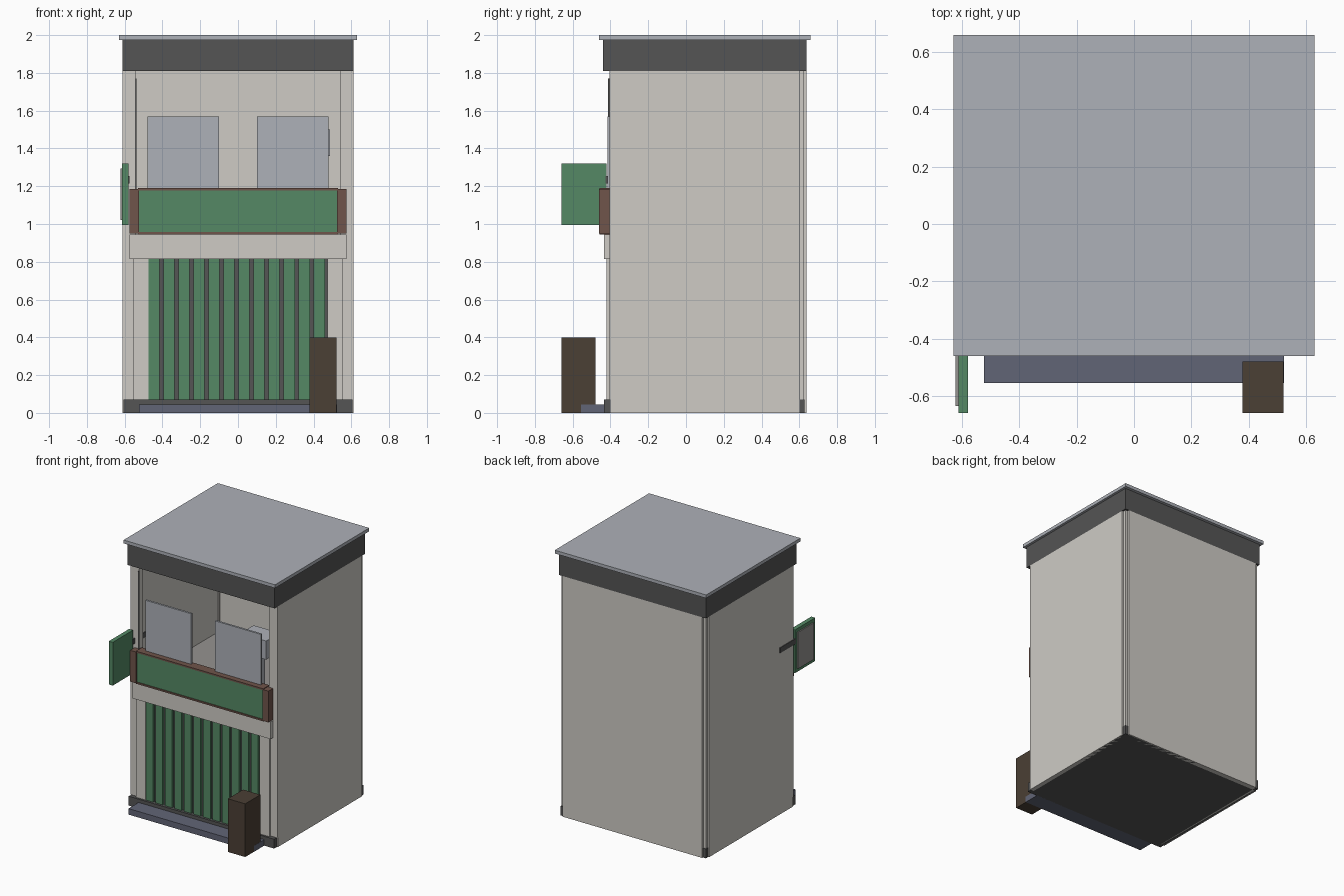
import bpy


def mat(name, r, g, b):
    m = bpy.data.materials.new(name)
    m.diffuse_color = (r, g, b, 1)
    return m


CREAM = mat("cream", 0.62, 0.60, 0.56)
DARK = mat("dark_grey", 0.09, 0.09, 0.09)
GREEN = mat("green", 0.09, 0.25, 0.13)
BROWN = mat("brown", 0.16, 0.09, 0.07)
WOOD = mat("dark_brown", 0.07, 0.05, 0.035)
SLATE = mat("slate", 0.12, 0.13, 0.18)
METAL = mat("metal", 0.42, 0.44, 0.48)
STONE = mat("stone", 0.3, 0.29, 0.28)


def box(name, x, y, z, material):
    """Box from (min, max) ranges along each axis."""
    v = [(a, b, c) for a in x for b in y for c in z]
    f = [(0, 1, 3, 2), (4, 6, 7, 5), (0, 4, 5, 1), (2, 3, 7, 6), (0, 2, 6, 4), (1, 5, 7, 3)]
    me = bpy.data.meshes.new(name)
    me.from_pydata(v, [], f)
    me.materials.append(material)
    ob = bpy.data.objects.new(name, me)
    bpy.context.collection.objects.link(ob)
    return ob


def pair(name, x, y, z, material):
    """The same box on the left and the right."""
    box(name + "_right", x, y, z, material)
    box(name + "_left", (-x[1], -x[0]), y, z, material)


# Roof and fascia
box("roof_slab", (-0.63, 0.63), (-0.46, 0.66), (1.975, 2.0), METAL)
box("fascia", (-0.612, 0.612), (-0.44, 0.637), (1.81, 1.975), DARK)

# Floor plinth and walls
box("plinth", (-0.605, 0.605), (-0.435, 0.628), (0.0, 0.07), DARK)
box("back_wall", (-0.58, 0.58), (0.60, 0.637), (0.0, 1.81), CREAM)
pair("side_wall", (0.58, 0.612), (-0.40, 0.60), (0.0, 1.81), CREAM)
pair("back_corner_post", (0.57, 0.60), (0.59, 0.622), (0.07, 1.81), CREAM)

# Front posts
pair("upper_front_post", (0.54, 0.611), (-0.405, -0.36), (0.94, 1.81), CREAM)
pair("lower_front_post", (0.555, 0.611), (-0.405, -0.36), (0.07, 0.95), CREAM)
pair("slat_frame", (0.475, 0.555), (-0.42, -0.37), (0.07, 0.82), CREAM)
box("front_beam", (-0.575, 0.575), (-0.435, -0.37), (0.815, 0.945), CREAM)

# Green slats over a dark backing
box("slat_backing", (-0.475, 0.475), (-0.402, -0.385), (0.07, 0.82), DARK)
for i in range(12):
    x = -0.475 + i * 0.0795
    box(f"slat_{i + 1}", (x, x + 0.06), (-0.418, -0.40), (0.07, 0.82), GREEN)

# Serving counter with a brown frame
box("counter_panel", (-0.53, 0.53), (-0.45, -0.39), (0.955, 1.178), GREEN)
box("counter_top_rail", (-0.53, 0.53), (-0.457, -0.385), (1.178, 1.19), BROWN)
box("counter_bottom_rail", (-0.53, 0.53), (-0.457, -0.385), (0.945, 0.957), BROWN)
pair("counter_end", (0.525, 0.575), (-0.46, -0.385), (0.95, 1.185), BROWN)

# Window panes and thin pole
pair("window_pane", (0.10, 0.48), (-0.415, -0.40), (1.185, 1.57), METAL)
box("window_pole", (-0.545, -0.537), (-0.412, -0.404), (1.185, 1.77), DARK)

# Inside worktop and register
box("inner_worktop", (-0.58, 0.58), (-0.385, 0.60), (0.88, 0.92), STONE)
box("register_stand", (0.34, 0.40), (-0.31, -0.25), (0.92, 1.36), METAL)
box("register", (0.27, 0.486), (-0.36, -0.20), (1.36, 1.50), METAL)

# Hanging side sign on a bracket
box("sign_board", (-0.613, -0.58), (-0.66, -0.42), (0.995, 1.32), GREEN)
box("sign_face", (-0.622, -0.612), (-0.635, -0.445), (1.02, 1.295), STONE)
box("sign_bracket", (-0.617, -0.575), (-0.425, -0.24), (1.215, 1.255), DARK)

# Front step and bin
box("step", (-0.523, 0.523), (-0.555, -0.43), (0.0, 0.045), SLATE)
box("bin", (0.378, 0.522), (-0.66, -0.48), (0.0, 0.40), WOOD)
